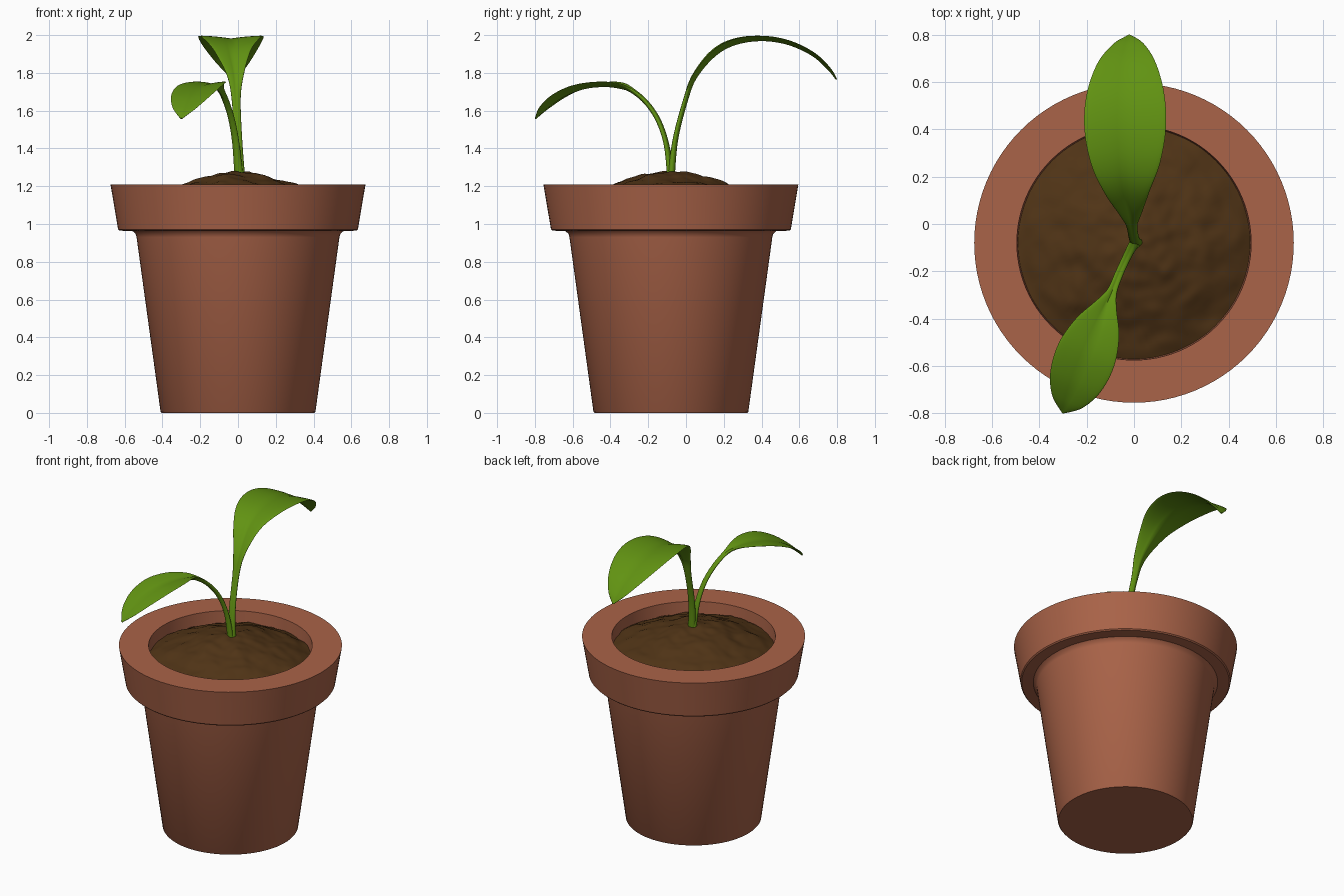
import bpy, bmesh, math
from mathutils import Vector, noise

if "Cube" in bpy.data.objects:
    bpy.data.objects.remove(bpy.data.objects["Cube"])

CY = -0.08  # pot axis lies at y = CY


def material(name, rgb):
    m = bpy.data.materials.new(name)
    m.diffuse_color = (*rgb, 1)
    m.use_nodes = True
    m.node_tree.nodes["Principled BSDF"].inputs["Base Color"].default_value = m.diffuse_color
    return m


def finish(name, bm, mat, angle):
    bmesh.ops.recalc_face_normals(bm, faces=bm.faces)
    me = bpy.data.meshes.new(name)
    bm.to_mesh(me)
    bm.free()
    me.materials.append(mat)
    ob = bpy.data.objects.new(name, me)
    bpy.context.collection.objects.link(ob)
    bpy.ops.object.select_all(action='DESELECT')
    ob.select_set(True)
    bpy.context.view_layer.objects.active = ob
    bpy.ops.object.shade_smooth_by_angle(angle=math.radians(angle))
    return ob


def skin(bm, rings):
    """Bridge closed rings of points and return the vertex rings."""
    vr = [[bm.verts.new(p) for p in r] for r in rings]
    n = len(vr[0])
    for a, b in zip(vr, vr[1:]):
        for i in range(n):
            j = (i + 1) % n
            bm.faces.new((a[i], a[j], b[j], b[i]))
    return vr


def circle(r, z, n=96):
    return [Vector((r * math.cos(2 * math.pi * i / n),
                    CY + r * math.sin(2 * math.pi * i / n), z)) for i in range(n)]


clay = material("terracotta", (0.40, 0.125, 0.065))
earth = material("earth", (0.08, 0.034, 0.008))
green = material("leaf_green", (0.12, 0.29, 0.006))

# Pot: turned profile with a heavy rim and a recess for the soil
profile = [(.405, 0), (.41, .006), (.537, .93), (.542, .948), (.558, .962),
           (.628, .965), (.635, .972), (.675, 1.21), (.495, 1.21), (.485, 1.05)]
bm = bmesh.new()
rings = skin(bm, [circle(r, z) for r, z in profile])
bm.faces.new(rings[0])
bm.faces.new(rings[-1])
finish("pot", bm, clay, 35)

# Soil: lumpy mound
bm = bmesh.new()
rings = []
for k in range(1, 41):
    r = 0.495 * k / 40
    ring = circle(r, 1.28 - 0.15 * (r / 0.495) ** 1.5)
    for p in ring:
        q = Vector((p.x, p.y, 0))
        p.z += 0.016 * noise.noise(q * 8) + 0.007 * noise.noise(q * 19)
    rings.append(ring)
rings = skin(bm, rings)
bm.faces.new(rings[0])
finish("soil", bm, earth, 60)


def spline(pts, steps=6):
    """Catmull-Rom through tuples of any length."""
    p = [pts[0]] + pts + [pts[-1]]
    out = []
    for i in range(1, len(p) - 2):
        for s in range(steps):
            t = s / steps
            out.append([0.5 * (2 * b + (c - a) * t + (2 * a - 5 * b + 4 * c - d) * t * t
                               + (3 * b - a - 3 * c + d) * t ** 3)
                        for a, b, c, d in zip(*p[i - 1:i + 3])])
    return out + [list(pts[-1])]


def leaf(name, pts, n=32):
    """Stalk and blade in one; points are x, y, z, half width, half thickness, fold."""
    path = spline(pts)
    pos = [Vector(q[:3]) for q in path]
    d = pos[-1] - pos[0]
    side = Vector((d.x, d.y, 0)).cross(Vector((0, 0, 1))).normalized()
    rings = []
    for i, (c, q) in enumerate(zip(pos, path)):
        tan = pos[min(i + 1, len(pos) - 1)] - pos[max(i - 1, 0)]
        up = side.cross(tan).normalized()
        w, t, f = q[3:]
        ring = []
        for k in range(n):
            a = 2 * math.pi * k / n
            u = math.cos(a)
            ring.append(c + side * (w * u) + up * (t * math.sin(a) + f * abs(u) ** 0.8))
        rings.append(ring)
    bm = bmesh.new()
    vr = skin(bm, rings)
    bm.faces.new(vr[0])
    bm.faces.new(vr[-1])
    finish(name, bm, green, 60)


# Tall leaf arching to the back
leaf("tall_leaf", [
    (.012, -.08, 1.24, .026, .020, 0),
    (.000, -.055, 1.45, .022, .014, .004),
    (-.010, .000, 1.66, .024, .012, .006),
    (-.015, .050, 1.78, .045, .010, .015),
    (-.030, .150, 1.895, .095, .009, .025),
    (-.035, .260, 1.955, .145, .008, .025),
    (-.037, .400, 1.975, .172, .007, .020),
    (-.037, .540, 1.955, .165, .007, .015),
    (-.033, .670, 1.895, .125, .006, .012),
    (-.025, .755, 1.82, .065, .006, .008),
    (-.020, .797, 1.765, .006, .004, 0)])

# Short leaf arching to the front left
leaf("short_leaf", [
    (.005, -.08, 1.24, .024, .018, 0),
    (-.012, -.105, 1.42, .020, .013, .003),
    (-.035, -.150, 1.55, .018, .012, .005),
    (-.065, -.215, 1.645, .018, .011, .006),
    (-.095, -.290, 1.705, .022, .010, .010),
    (-.120, -.350, 1.725, .050, .009, .020),
    (-.155, -.440, 1.733, .100, .008, .018),
    (-.200, -.550, 1.718, .127, .007, .015),
    (-.245, -.660, 1.672, .115, .006, .012),
    (-.280, -.745, 1.61, .070, .006, .008),
    (-.300, -.797, 1.558, .006, .004, 0)])
